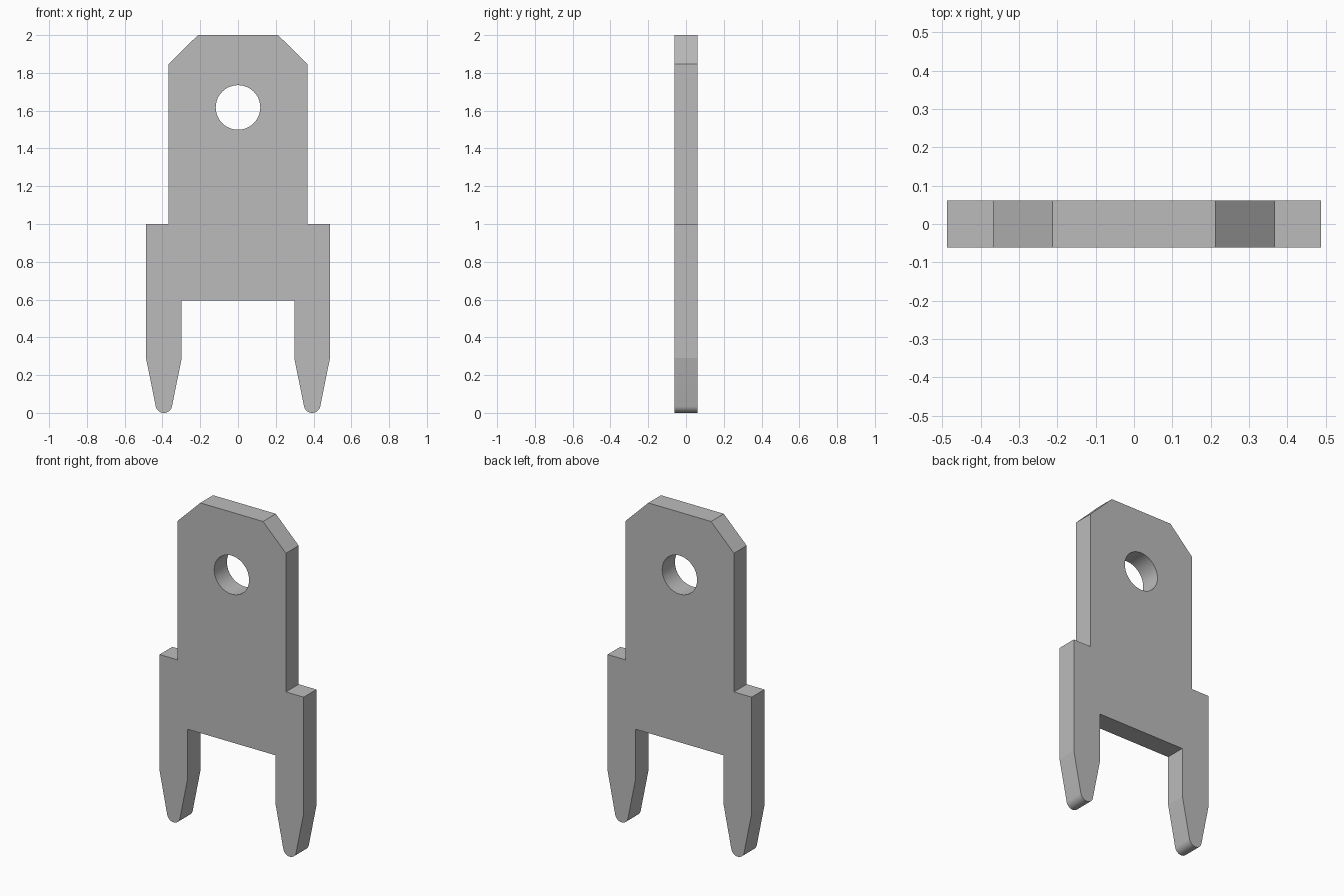
import bpy, bmesh, math

cube = bpy.data.objects.get("Cube")
if cube:
    bpy.data.objects.remove(cube, do_unlink=True)

HALF_DEPTH = 0.0615
LEG_X, TIP_R = 0.3925, 0.044      # prong centre line and tip radius
HOLE_Z, HOLE_R = 1.617, 0.118

# Plain grey metal
metal = bpy.data.materials.new("grey_metal")
metal.use_nodes = True
grey = (0.5, 0.5, 0.5, 1.0)
metal.diffuse_color = grey
metal.node_tree.nodes["Principled BSDF"].inputs["Base Color"].default_value = grey


def arc(cx, cz, r, start, end, steps):
    """Points along an arc, angles in degrees."""
    angles = [math.radians(start + (end - start) * i / steps) for i in range(steps + 1)]
    return [(cx + r * math.cos(a), cz + r * math.sin(a)) for a in angles]


# Half outline: chamfered tab, shoulder, tapered prong with round tip, crotch
half = [(0.212, 2.0), (0.367, 1.847), (0.367, 1.0), (0.487, 1.0), (0.487, 0.29)]
half += arc(LEG_X, TIP_R, TIP_R, -11.4, -168.6, 16)
half += [(0.298, 0.29), (0.298, 0.594)]
outline = half + [(-x, z) for x, z in reversed(half)]
hole = arc(0, HOLE_Z, HOLE_R, 0, 360, 48)[:-1]

# Fill the outline around the hole, then extrude to thickness
bm = bmesh.new()
for loop in (outline, hole):
    verts = [bm.verts.new((x, -HALF_DEPTH, z)) for x, z in loop]
    for i, v in enumerate(verts):
        bm.edges.new((v, verts[(i + 1) % len(verts)]))
bmesh.ops.triangle_fill(bm, use_beauty=True, edges=bm.edges[:], normal=(0, -1, 0))
result = bmesh.ops.extrude_face_region(bm, geom=bm.faces[:], use_keep_orig=True)
back = [g for g in result["geom"] if isinstance(g, bmesh.types.BMVert)]
bmesh.ops.translate(bm, verts=back, vec=(0, 2 * HALF_DEPTH, 0))
bmesh.ops.recalc_face_normals(bm, faces=bm.faces[:])

mesh = bpy.data.meshes.new("terminal_blade")
bm.to_mesh(mesh)
bm.free()
mesh.materials.append(metal)
blade = bpy.data.objects.new("terminal_blade", mesh)
bpy.context.collection.objects.link(blade)

# Smooth the hole wall and prong tips, keep the edges crisp
bpy.ops.object.select_all(action='DESELECT')
blade.select_set(True)
bpy.context.view_layer.objects.active = blade
bpy.ops.object.shade_smooth_by_angle(angle=math.radians(10.5))
